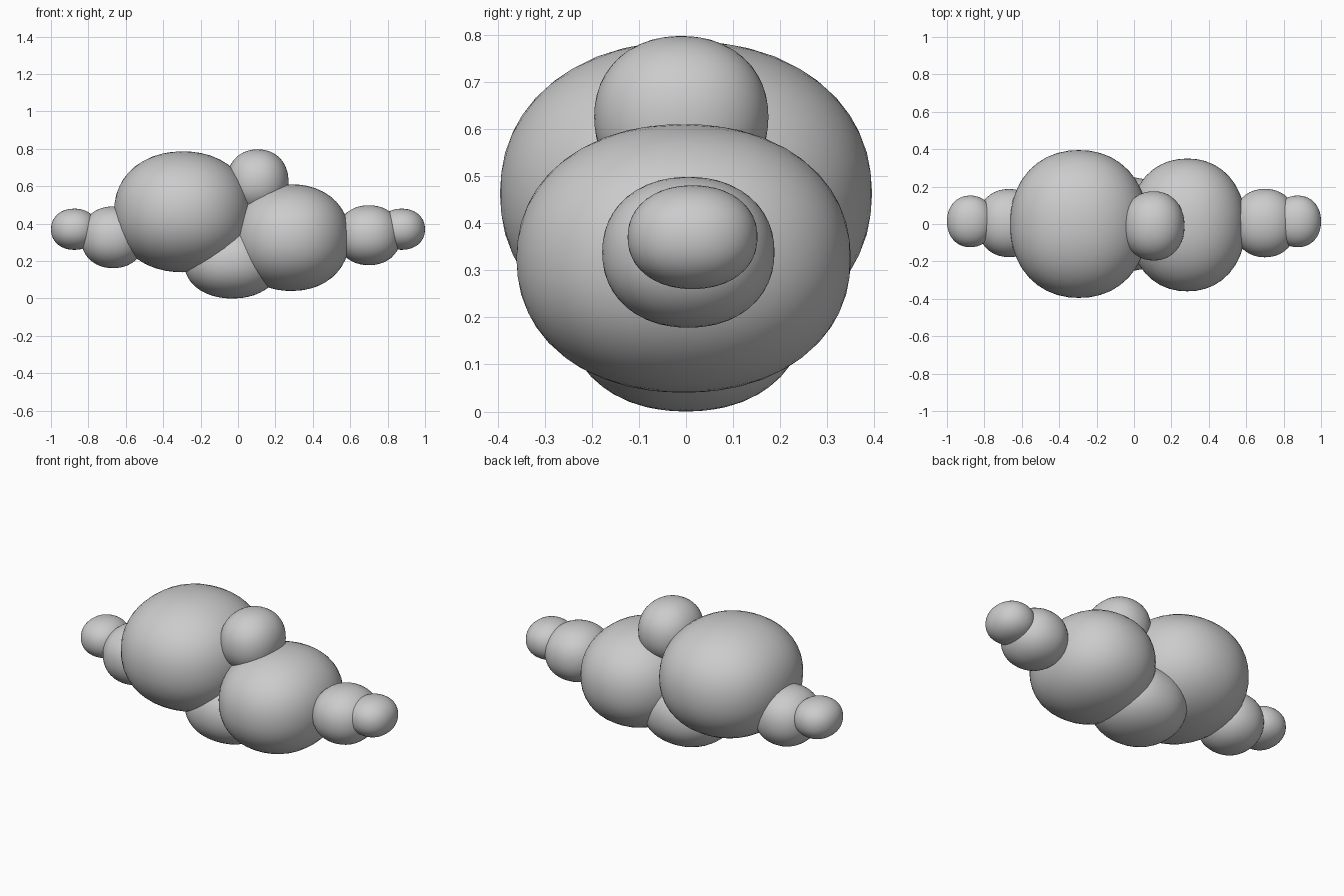
import bpy
from mathutils import Vector

if "Cube" in bpy.data.objects:
    bpy.data.objects.remove(bpy.data.objects["Cube"])

POWER = 2.15  # slightly boxier than a plain ellipsoid


def puff(name, centre, radii):
    """One rounded cloud lobe, squashed to the given radii."""
    bpy.ops.mesh.primitive_ico_sphere_add(subdivisions=4, radius=1, location=centre)
    ob = bpy.context.object
    ob.name = name
    for v in ob.data.vertices:
        n = v.co.normalized()
        k = sum(abs(c) ** POWER for c in n) ** (-1 / POWER)
        v.co = Vector([n[i] * k * radii[i] for i in range(3)])
    bpy.ops.object.shade_smooth()
    return ob


# Main body lobes
puff("large_left_puff", (-0.295, 0.0, 0.463), (0.368, 0.395, 0.323))
puff("large_right_puff", (0.285, -0.005, 0.325), (0.312, 0.355, 0.285))

# Small lobes above and below the middle
puff("top_puff", (0.105, -0.01, 0.625), (0.165, 0.185, 0.172))
puff("bottom_puff", (-0.03, 0.0, 0.2), (0.26, 0.25, 0.2))

# Tapering lobes at both ends
puff("left_inner_puff", (-0.668, 0.005, 0.327), (0.172, 0.182, 0.165))
puff("left_tip_puff", (-0.875, 0.014, 0.37), (0.125, 0.138, 0.11))
puff("right_inner_puff", (0.7, 0.005, 0.338), (0.172, 0.183, 0.16))
puff("right_tip_puff", (0.875, 0.014, 0.37), (0.125, 0.138, 0.11))
